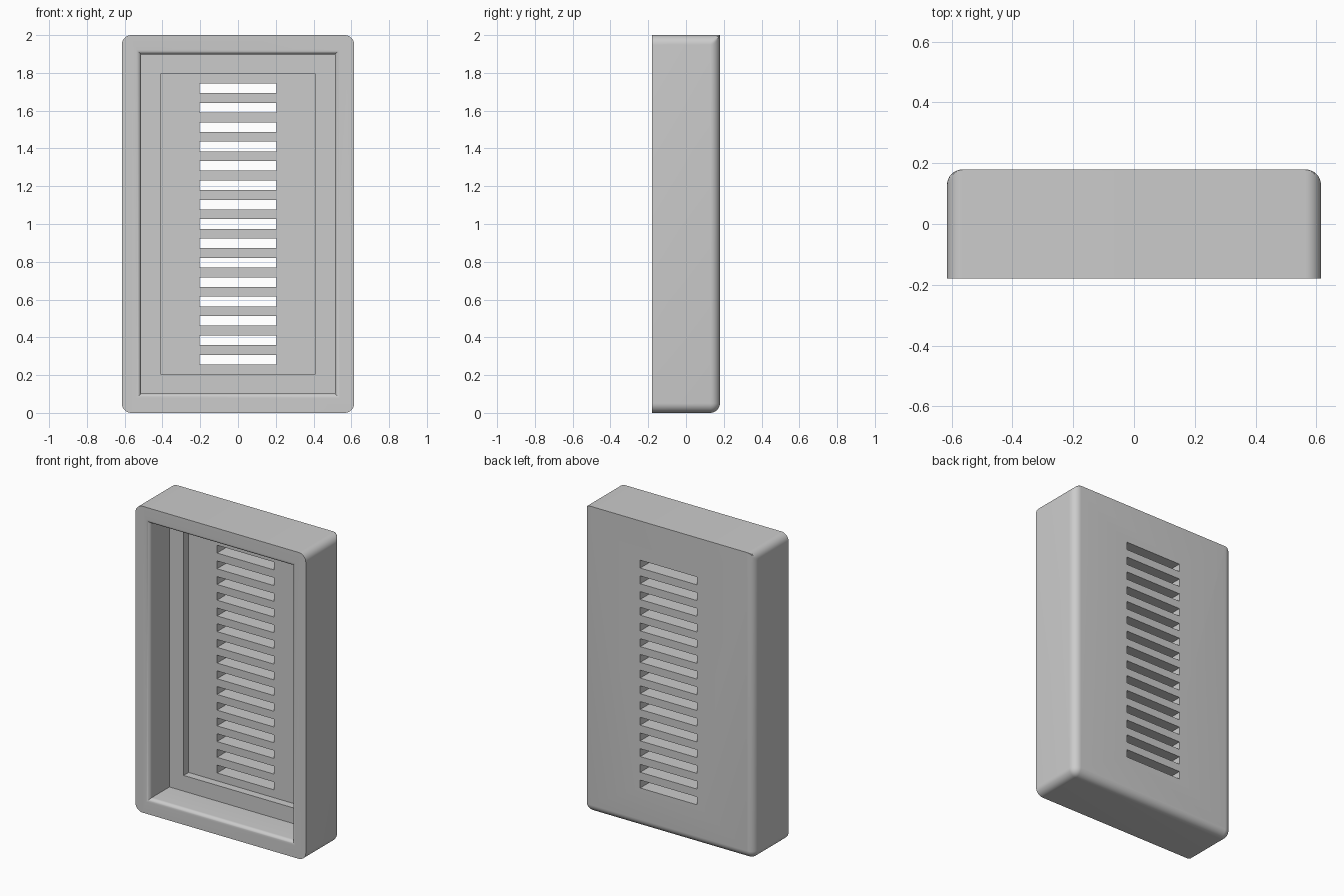
import bpy
import bmesh
from math import sin, cos, pi

if "Cube" in bpy.data.objects:
    bpy.data.objects.remove(bpy.data.objects["Cube"])

# Sizes in design units; the height of the case becomes 2 scene units
W, H, D = 6.0, 19.5, 3.5          # half width, height, depth
R, RIM, SEG = 0.5, 0.25, 8        # outer rounding, rim rounding, segments
U = 2 / H


def skin(name, loops):
    """Join (depth, [(x, z), ...]) loops into one closed solid."""
    bm = bmesh.new()
    rings = [[bm.verts.new((x * U, (depth - D / 2) * U, z * U)) for x, z in pts]
             for depth, pts in loops]
    for a, b in zip(rings, rings[1:]):
        for i in range(len(a)):
            j = (i + 1) % len(a)
            bm.faces.new((a[i], a[j], b[j], b[i]))
    bm.faces.new(rings[0])
    bm.faces.new(rings[-1])
    bmesh.ops.remove_doubles(bm, verts=bm.verts, dist=1e-5)
    bmesh.ops.recalc_face_normals(bm, faces=bm.faces)
    mesh = bpy.data.meshes.new(name)
    bm.to_mesh(mesh)
    bm.free()
    obj = bpy.data.objects.new(name, mesh)
    bpy.context.collection.objects.link(obj)
    return obj


def case_outline(d):
    """Rounded outline, drawn in by d at the sides and bottom only."""
    pts = []
    for k in range(SEG + 1):                      # bottom right corner
        a = -pi / 2 + k * pi / 2 / SEG
        pts.append((W - R + (R - d) * cos(a), R + (R - d) * sin(a)))
    for k in range(SEG + 1):                      # top right corner, clipped
        a = k * pi / 2 / SEG
        pts.append((min(W - R + R * cos(a), W - d), H - R + R * sin(a)))
    return pts + [(-x, z) for x, z in reversed(pts)]


def rect(x, z0, z1):
    return [(-x, z0), (x, z0), (x, z1), (-x, z1)]


def opening(inset):
    return rect(W - inset, inset, H - inset)


def cut(target, cutter):
    mod = target.modifiers.new("cut", 'BOOLEAN')
    mod.operation, mod.solver, mod.object = 'DIFFERENCE', 'EXACT', cutter
    bpy.context.view_layer.objects.active = target
    bpy.ops.object.modifier_apply(modifier=mod.name)
    bpy.data.objects.remove(cutter)


# Outer case with rounded back edges and a square top back edge
angles = [k * pi / 2 / SEG for k in range(SEG + 1)]
case = skin("vented_case", [(0, case_outline(0))] +
            [(D - R + R * sin(a), case_outline(R * (1 - cos(a)))) for a in angles])

# Stepped cavity with a rounded rim
cavity = [(-1, opening(1 - RIM))]
cavity += [(RIM * (1 - cos(a)), opening(1 - RIM * (1 - sin(a)))) for a in angles]
cavity += [(2, opening(1)), (2, opening(2)), (2.5, opening(2))]
cut(case, skin("cavity_cutter", cavity))

# Row of vent slots through the back wall
for i in range(15):
    slot = rect(2, 2.5 + i, 3 + i)
    cut(case, skin("slot_cutter", [(2.25, slot), (D + 1, slot)]))

# Plain grey finish
grey = bpy.data.materials.new("grey")
grey.use_nodes = True
colour = (0.6, 0.6, 0.6, 1)
grey.diffuse_color = colour
grey.node_tree.nodes["Principled BSDF"].inputs["Base Color"].default_value = colour
case.data.materials.clear()
case.data.materials.append(grey)

# Smooth roundings, crisp edges
bpy.ops.object.select_all(action='DESELECT')
case.select_set(True)
bpy.context.view_layer.objects.active = case
bpy.ops.object.shade_smooth_by_angle(angle=pi / 6)
